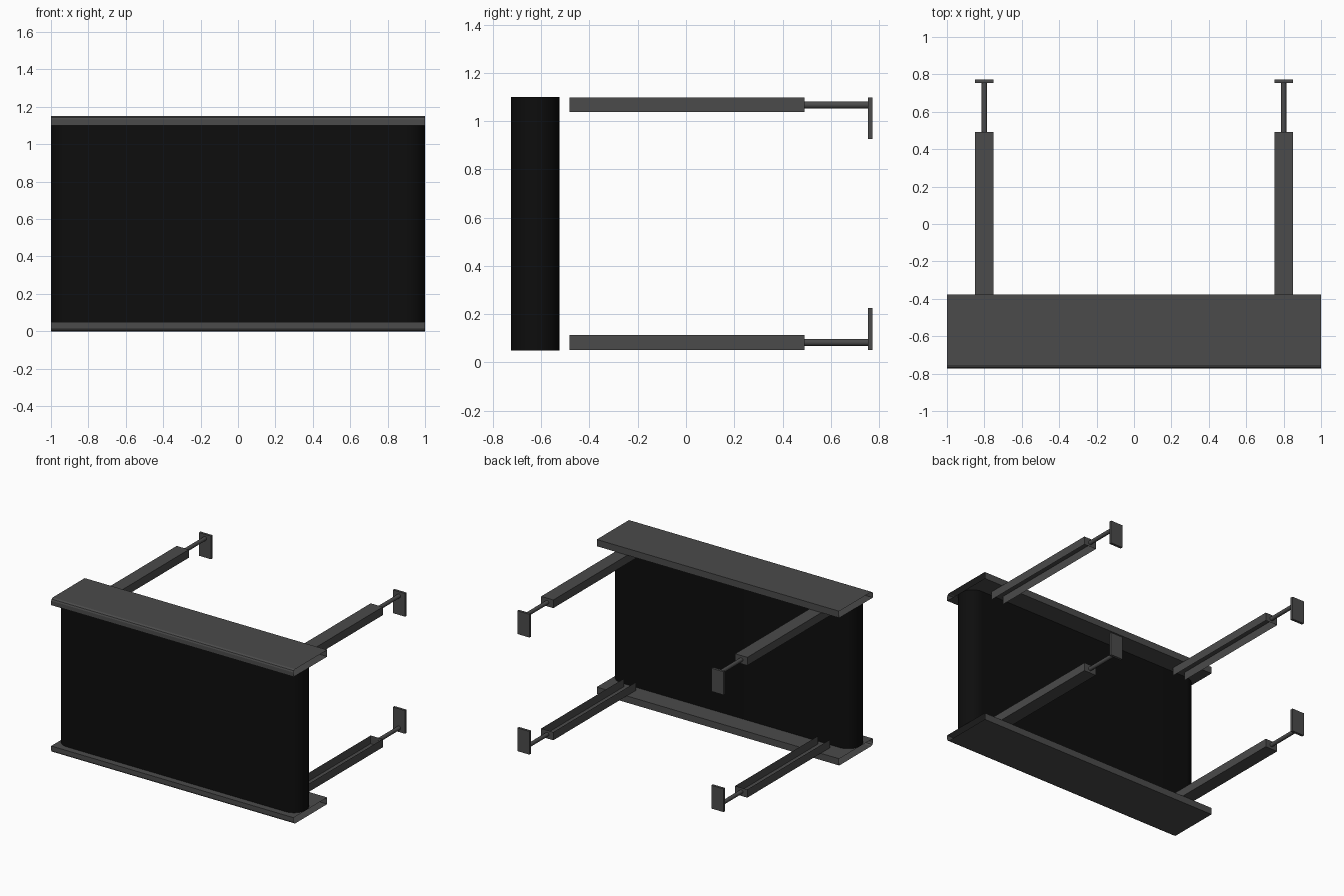
import bpy, bmesh, math
from mathutils import Matrix

if "Cube" in bpy.data.objects:
    bpy.data.objects.remove(bpy.data.objects["Cube"])

MID = 0.575  # mirror height between upper and lower halves


def material(name, v):
    m = bpy.data.materials.new(name)
    m.diffuse_color = (v, v, v, 1)
    m.use_nodes = True
    m.node_tree.nodes["Principled BSDF"].inputs["Base Color"].default_value = m.diffuse_color
    return m


steel = material("dark_steel", 0.07)
rubber = material("black_rubber", 0.004)


def finish(name, bm, mat, smooth=False):
    bmesh.ops.recalc_face_normals(bm, faces=bm.faces)
    me = bpy.data.meshes.new(name)
    bm.to_mesh(me)
    bm.free()
    ob = bpy.data.objects.new(name, me)
    bpy.context.collection.objects.link(ob)
    me.materials.append(mat)
    if smooth:
        bpy.ops.object.select_all(action='DESELECT')
        ob.select_set(True)
        bpy.context.view_layer.objects.active = ob
        bpy.ops.object.shade_smooth_by_angle(angle=math.radians(40))
    return ob


def open_sweep(points, offset, closed=True):
    """Thin shell without end caps, swept from a 3D profile."""
    bm = bmesh.new()
    a = [bm.verts.new(p) for p in points]
    b = [bm.verts.new([p[i] + offset[i] for i in range(3)]) for p in points]
    for i in range(len(a) if closed else len(a) - 1):
        j = (i + 1) % len(a)
        bm.faces.new((a[i], a[j], b[j], b[i]))
    return bm


def box(bm, x0, x1, y0, y1, z0, z1):
    m = Matrix.Translation(((x0 + x1) / 2, (y0 + y1) / 2, (z0 + z1) / 2))
    m = m @ Matrix.Diagonal((x1 - x0, y1 - y0, z1 - z0, 1))
    bmesh.ops.create_cube(bm, size=1, matrix=m)


# Rubber panel: vertical stadium with fully rounded ends
R, N = 0.1, 24
outline = []
for side in (1, -1):
    for i in range(N + 1):
        t = side * -math.pi / 2 + math.pi * i / N
        outline.append((side * 0.9 + R * math.cos(t), -0.625 + R * math.sin(t), 0.05))
finish("rubber_panel", open_sweep(outline, (0, 0, 1.05)), rubber, True)

for level, s in (("upper", 1), ("lower", -1)):
    def z(v):
        return MID + s * (v - MID)

    # Rail: open-ended hollow section with chamfered outer front edge
    prof = [(-0.773, 1.10), (-0.773, 1.132), (-0.768, 1.143), (-0.755, 1.15),
            (-0.377, 1.15), (-0.377, 1.10)]
    finish(level + "_rail", open_sweep([(-1, y, z(h)) for y, h in prof], (2, 0, 0)), steel)

    for side, cx in (("left", -0.8), ("right", 0.8)):
        tag = f"{level}_{side}_"
        # Channel arm: open toward mid height and at the front, closed at the back
        sect = [(cx - 0.05, 1.037), (cx - 0.05, 1.098), (cx + 0.05, 1.098), (cx + 0.05, 1.037)]
        bm = open_sweep([(x, -0.483, z(h)) for x, h in sect], (0, 0.975, 0), closed=False)
        bm.verts.ensure_lookup_table()
        bm.faces.new(bm.verts[4:8])
        finish(tag + "arm", bm, steel)

        # Round rod
        bm = bmesh.new()
        m = Matrix.Translation((cx, 0.623, z(1.067))) @ Matrix.Rotation(math.pi / 2, 4, 'X')
        bmesh.ops.create_cone(bm, cap_ends=True, segments=24, radius1=0.0145,
                              radius2=0.0145, depth=0.264, matrix=m)
        finish(tag + "rod", bm, steel, True)

        # Mounting plate
        bm = bmesh.new()
        box(bm, cx - 0.05, cx + 0.05, 0.754, 0.773, *sorted((z(0.925), z(1.098))))
        finish(tag + "mount_plate", bm, steel)
